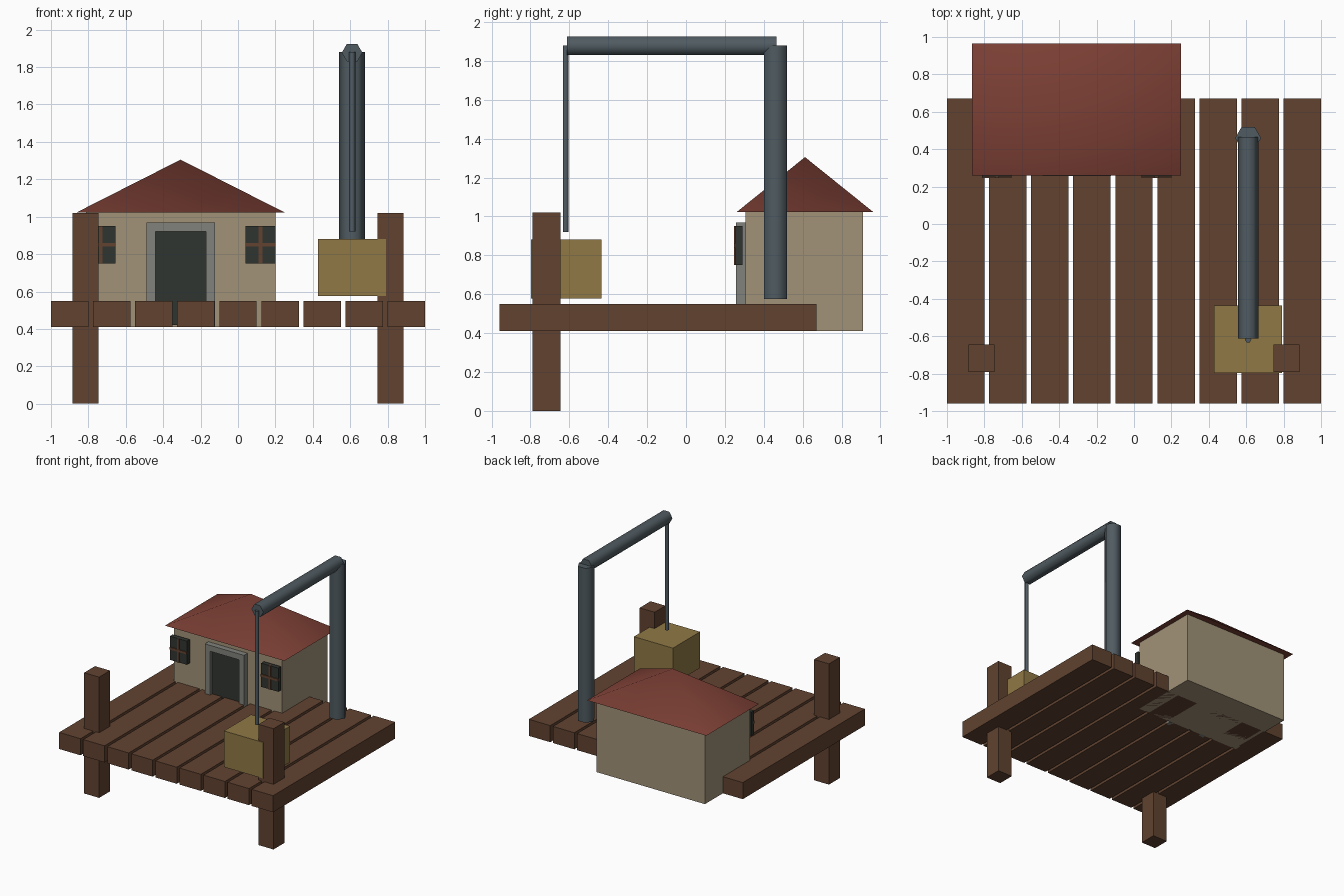
import bpy, bmesh
from math import radians, pi
from mathutils import Matrix, Vector

if "Cube" in bpy.data.objects:
    bpy.data.objects.remove(bpy.data.objects["Cube"])


def mat(name, r, g, b):
    m = bpy.data.materials.new(name)
    m.diffuse_color = (r, g, b, 1)
    m.use_nodes = True
    m.node_tree.nodes["Principled BSDF"].inputs["Base Color"].default_value = m.diffuse_color
    return m


WOOD = mat("brown_wood", 0.12, 0.055, 0.03)
WALL = mat("plaster", 0.36, 0.29, 0.19)
ROOF = mat("red_tile", 0.20, 0.05, 0.035)
CRATE = mat("crate_wood", 0.28, 0.19, 0.06)
STEEL = mat("steel", 0.08, 0.105, 0.12)
DARK = mat("dark_pane", 0.03, 0.035, 0.03)
STONE = mat("door_stone", 0.22, 0.22, 0.20)


def finish(name, bm, material, smooth=False):
    bmesh.ops.recalc_face_normals(bm, faces=bm.faces)
    me = bpy.data.meshes.new(name)
    bm.to_mesh(me)
    bm.free()
    me.materials.append(material)
    ob = bpy.data.objects.new(name, me)
    bpy.context.collection.objects.link(ob)
    if smooth:
        bpy.ops.object.select_all(action='DESELECT')
        ob.select_set(True)
        bpy.context.view_layer.objects.active = ob
        bpy.ops.object.shade_smooth_by_angle(angle=radians(65))
    return ob


def box(name, x, y, z, material):
    """Box from (min, max) ranges."""
    bm = bmesh.new()
    bmesh.ops.create_cube(bm, size=1)
    for v in bm.verts:
        v.co = Vector([(a + b) / 2 + c * (b - a) for (a, b), c in zip((x, y, z), v.co)])
    return finish(name, bm, material)


def hex_bar(name, p, q, r, material):
    """Six-sided bar between two points."""
    p, q = Vector(p), Vector(q)
    d = q - p
    rot = Matrix.Rotation(pi / 2, 4, 'X') if abs(d.y) > abs(d.z) else Matrix()
    bm = bmesh.new()
    bmesh.ops.create_cone(bm, cap_ends=True, segments=6, radius1=r, radius2=r, depth=d.length)
    # put two corners on the x axis
    if not any(abs(v.co.y) < 1e-5 for v in bm.verts):
        bmesh.ops.rotate(bm, verts=bm.verts, matrix=Matrix.Rotation(pi / 6, 3, 'Z'))
    bm.transform(Matrix.Translation((p + q) / 2) @ rot)
    return finish(name, bm, material, True)


# Deck planks
for i in range(9):
    x = -1 + 0.225 * i
    box(f"plank_{i + 1}", (x, x + 0.2), (-0.96, 0.67), (0.41, 0.55), WOOD)

# Corner posts
for side, s in (("left", -1), ("right", 1)):
    cx = 0.815 * s
    box(f"{side}_post", (cx - 0.07, cx + 0.07), (-0.79, -0.645), (0, 1.02), WOOD)

# Hut walls
HX = -0.307
box("hut_walls", (HX - 0.507, HX + 0.507), (0.305, 0.91), (0.41, 1.022), WALL)

# Pyramid roof
bm = bmesh.new()
base = [bm.verts.new((HX + 0.558 * sx, 0.612 + 0.352 * sy, 1.022))
        for sx, sy in ((-1, -1), (1, -1), (1, 1), (-1, 1))]
apex = bm.verts.new((HX, 0.612, 1.305))
bm.faces.new(base)
for i in range(4):
    bm.faces.new((base[i], base[(i + 1) % 4], apex))
finish("roof", bm, ROOF, True)

# Door frame: U profile pushed back to the wall
bm = bmesh.new()
u = [(-0.183, 0.41), (-0.183, 0.97), (0.183, 0.97), (0.183, 0.41),
     (0.135, 0.41), (0.135, 0.92), (-0.135, 0.92), (-0.135, 0.41)]
f = bm.faces.new([bm.verts.new((HX + x, 0.257, z)) for x, z in u])
ext = bmesh.ops.extrude_face_region(bm, geom=[f])
bmesh.ops.translate(bm, vec=(0, 0.055, 0),
                    verts=[g for g in ext["geom"] if isinstance(g, bmesh.types.BMVert)])
if not any(len(g.verts) == 8 and abs(g.calc_center_median().y - 0.257) < 1e-4 for g in bm.faces):
    bm.faces.new([v for v in bm.verts if abs(v.co.y - 0.257) < 1e-4])
finish("door_frame", bm, STONE)
box("door", (HX - 0.135, HX + 0.135), (0.285, 0.31), (0.42, 0.92), DARK)

# Windows with crossed bars
for side, s in (("left", -1), ("right", 1)):
    cx = HX + 0.427 * s
    box(f"{side}_window", (cx - 0.08, cx + 0.08), (0.253, 0.29), (0.75, 0.95), DARK)
    box(f"{side}_window_upright", (cx - 0.01, cx + 0.01), (0.247, 0.28), (0.75, 0.95), WOOD)
    box(f"{side}_window_crossbar", (cx - 0.08, cx + 0.08), (0.246, 0.28), (0.84, 0.86), WOOD)

# Crane
hex_bar("crane_mast", (0.61, 0.46, 0.575), (0.61, 0.46, 1.88), 0.069, STEEL)
hex_bar("crane_arm", (0.61, -0.612, 1.877), (0.61, 0.465, 1.877), 0.055, STEEL)
hex_bar("crane_cable", (0.61, -0.619, 0.92), (0.61, -0.619, 1.88), 0.017, STEEL)

# Hanging crate
box("crate", (0.427, 0.792), (-0.797, -0.435), (0.577, 0.882), CRATE)
